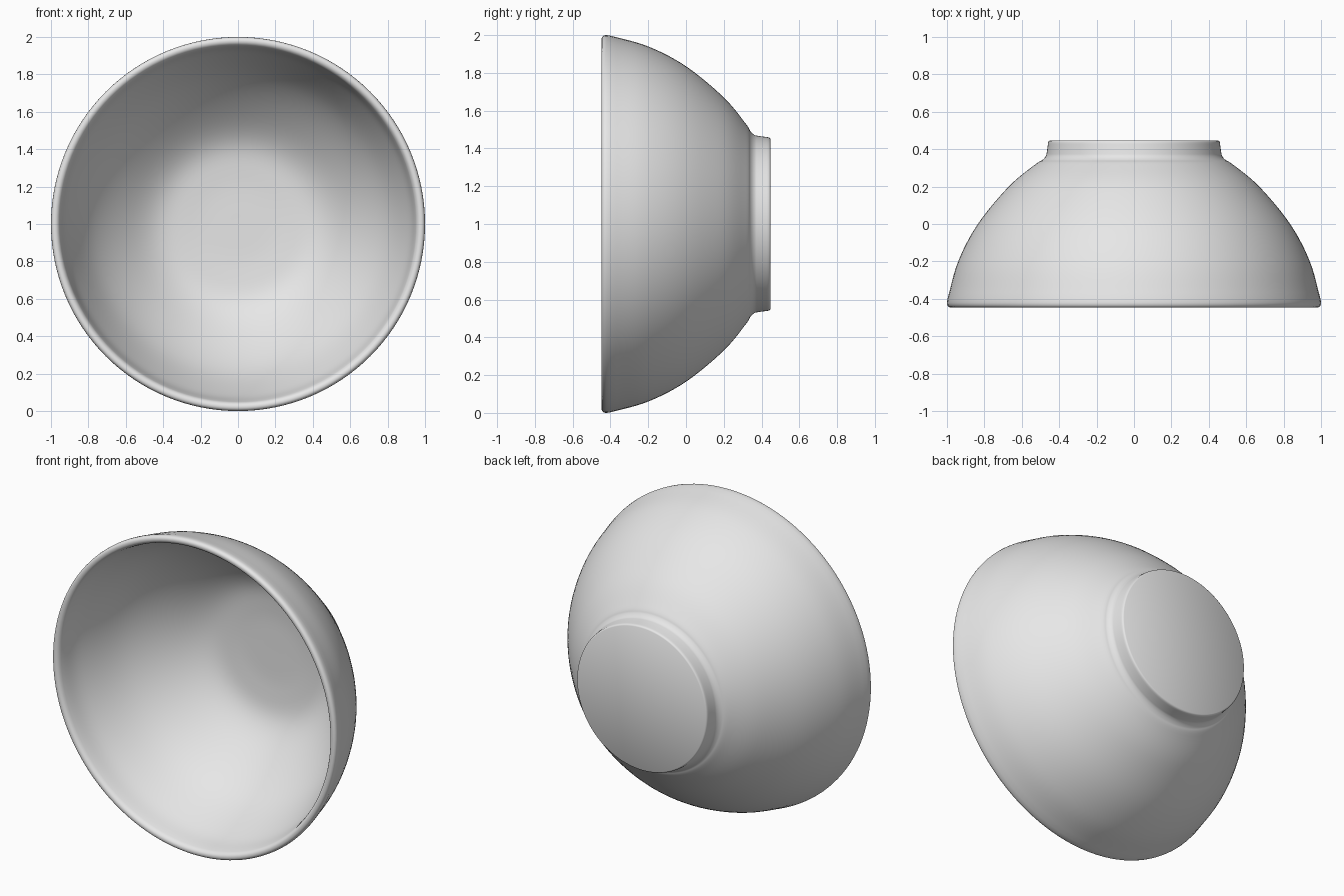
import bpy
import bmesh
import math
from mathutils import Vector, Matrix

cube = bpy.data.objects.get("Cube")
if cube:
    bpy.data.objects.remove(cube, do_unlink=True)

SEGMENTS = 128


def smooth_path(points, steps=6):
    """Pass a rounded curve through a few (radius, y) points."""
    p = [Vector(q) for q in points]
    p = [2 * p[0] - p[1]] + p + [2 * p[-1] - p[-2]]
    out = []
    for a, b, c, d in zip(p, p[1:], p[2:], p[3:]):
        for i in range(steps):
            t = i / steps
            out.append(0.5 * (2 * b + (c - a) * t + (2 * a - 5 * b + 4 * c - d) * t**2
                              + (3 * b - a - 3 * c + d) * t**3))
    return out + [p[-2]]


# Profile runs from the centre of the inside floor, over the rim, to the foot
inside = smooth_path([(0, 0.355), (0.25, 0.35), (0.44, 0.315), (0.62, 0.18),
                      (0.79, -0.02), (0.91, -0.27), (0.951, -0.42)])
rim = smooth_path([(0.955, -0.432), (0.965, -0.443), (0.978, -0.447),
                   (0.99, -0.444), (0.998, -0.434), (1.0, -0.42)], 2)
outside = smooth_path([(0.997, -0.40), (0.94, -0.20), (0.835, 0.0), (0.67, 0.20),
                       (0.53, 0.317), (0.49, 0.342), (0.472, 0.362), (0.466, 0.385),
                       (0.459, 0.437)])
foot = [Vector(q) for q in [(0.456, 0.443), (0.45, 0.447), (0.0, 0.447)]]
profile = inside + rim + outside + foot

# Lathe the profile around the y axis
bm = bmesh.new()
verts = [bm.verts.new((p.x, p.y, 0)) for p in profile]
edges = [bm.edges.new(pair) for pair in zip(verts, verts[1:])]
bmesh.ops.spin(bm, geom=verts + edges, cent=(0, 0, 0), axis=(0, 1, 0),
               angle=2 * math.pi, steps=SEGMENTS, use_duplicate=False)
bmesh.ops.remove_doubles(bm, verts=bm.verts, dist=1e-5)
bmesh.ops.recalc_face_normals(bm, faces=bm.faces)
bmesh.ops.transform(bm, matrix=Matrix.Translation((0, 0, 1)), verts=bm.verts)
mesh = bpy.data.meshes.new("bowl")
bm.to_mesh(mesh)
bm.free()
bowl = bpy.data.objects.new("bowl", mesh)
bpy.context.collection.objects.link(bowl)

# Plain glaze
mat = bpy.data.materials.new("light_grey")
mat.use_nodes = True
color = (0.8, 0.8, 0.8, 1.0)
mat.diffuse_color = color
mat.node_tree.nodes["Principled BSDF"].inputs["Base Color"].default_value = color
mesh.materials.append(mat)

# Smooth shading with a crisp foot edge
bpy.ops.object.select_all(action="DESELECT")
bowl.select_set(True)
bpy.context.view_layer.objects.active = bowl
bpy.ops.object.shade_smooth_by_angle(angle=math.radians(35))
